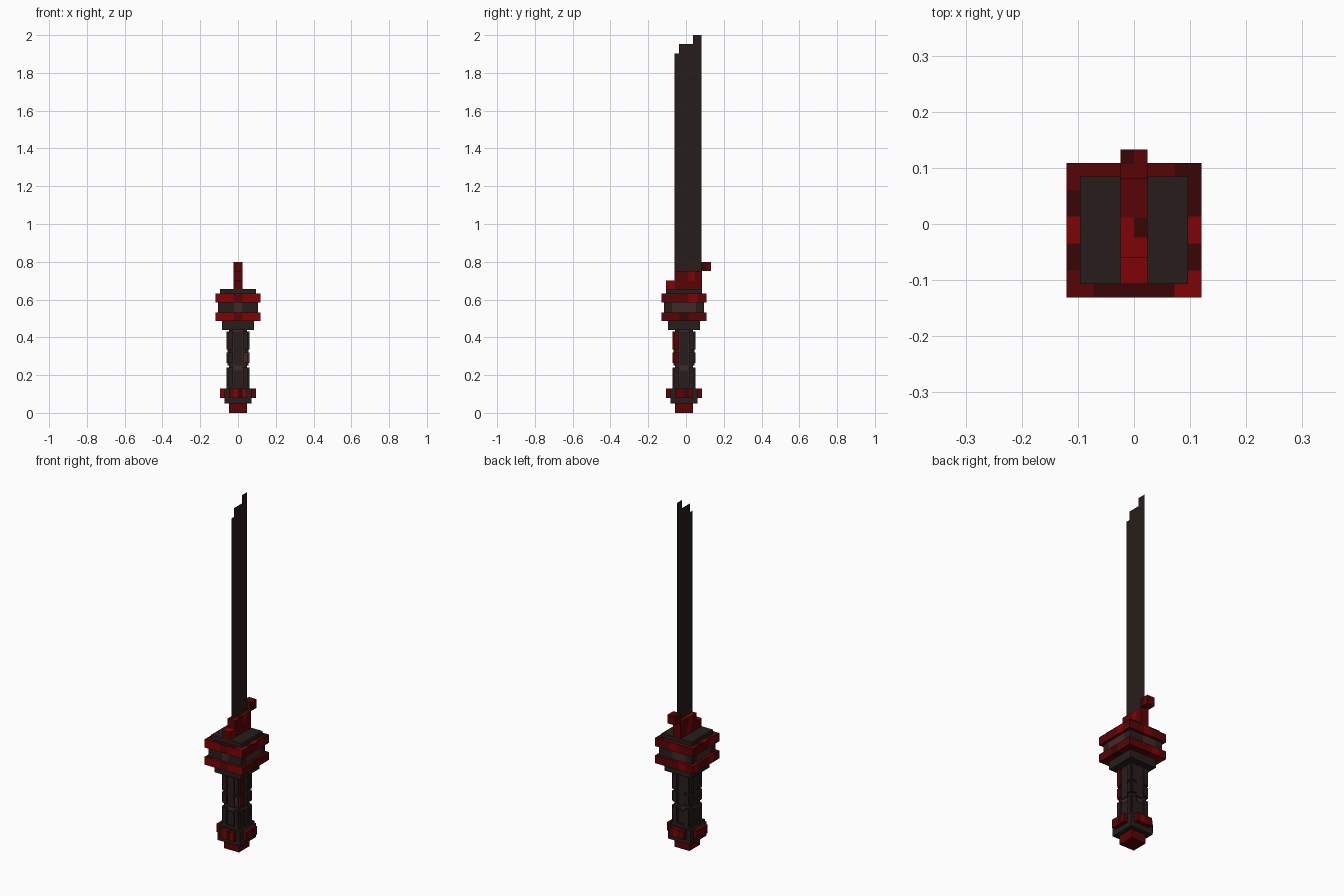
import bpy
import bmesh
from mathutils import Matrix, Vector

cube = bpy.data.objects.get("Cube")
if cube:
    bpy.data.objects.remove(cube, do_unlink=True)


def srgb(code):
    out = []
    for i in (0, 2, 4):
        c = int(code[i:i + 2], 16) / 255
        out.append(c / 12.92 if c < 0.04045 else ((c + 0.055) / 1.055) ** 2.4)
    return (*out, 1)


def material(name, code):
    m = bpy.data.materials.new(name)
    m.use_nodes = True
    m.diffuse_color = srgb(code)
    m.node_tree.nodes["Principled BSDF"].inputs["Base Color"].default_value = srgb(code)
    return m


MATS = {
    "K": material("charcoal", "271d1c"),
    "B": material("dusty brown", "442827"),
    "R": material("bright red", "800406"),
    "M": material("deep red", "590406"),
    "D": material("dark maroon", "380505"),
}
KEYS = list(MATS)
CY = -0.011  # y of the handle axis


def finish(name, bm):
    me = bpy.data.meshes.new(name)
    bm.to_mesh(me)
    bm.free()
    for m in MATS.values():
        me.materials.append(m)
    ob = bpy.data.objects.new(name, me)
    bpy.context.collection.objects.link(ob)
    return ob


def add_box(bm, lo, hi, key="K"):
    lo, hi = Vector(lo), Vector(hi)
    mat = Matrix.Translation((lo + hi) / 2) @ Matrix.Diagonal((*(hi - lo), 1))
    verts = bmesh.ops.create_cube(bm, size=1, matrix=mat)["verts"]
    for f in {f for v in verts for f in v.link_faces}:
        f.material_index = KEYS.index(key)


def patched(name, lo, hi, sides, top=None):
    """Box cut into columns; each side (right, left, back, front) has a colour
    pattern, and the upper face may have its own set."""
    bm = bmesh.new()
    add_box(bm, lo, hi)
    n = len(sides[0])
    for axis in (0, 1):
        normal = Vector((axis == 0, axis == 1, 0))
        for i in range(1, n):
            co = normal * (lo[axis] + (hi[axis] - lo[axis]) * i / n)
            bmesh.ops.bisect_plane(bm, geom=bm.verts[:] + bm.edges[:] + bm.faces[:],
                                   plane_co=co, plane_no=normal)
    bm.normal_update()
    for f in bm.faces:
        rules = top if top and f.normal.z > 0.5 else sides
        c = f.calc_center_median()
        u = [(c[a] - lo[a]) / (hi[a] - lo[a]) for a in (0, 1)]
        off = [v - 0.5 for v in u]
        if abs(off[0]) >= abs(off[1]) - 0.001:
            pattern, t = rules[0 if off[0] > 0 else 1], u[1]
        else:
            pattern, t = rules[2 if off[1] > 0 else 3], u[0]
        f.material_index = KEYS.index(pattern[min(int(t * n), n - 1)])
    return finish(name, bm)


def block(name, r, z0, z1, sides=("K",) * 4, top=None):
    """Square block centred on the handle axis."""
    return patched(name, (-r, CY - r, z0), (r, CY + r, z1), sides, top)


# Pommel
block("pommel_cap", 0.047, 0, 0.05, ["MM", "MM", "MM", "MM"])
block("pommel_block", 0.072, 0.05, 0.13)
block("pommel_collar", 0.06, 0.13, 0.148)
patched("pommel_studs_side", (-0.095, CY - 0.047, 0.08), (0.095, CY + 0.047, 0.128),
        ["MMDM", "MMMM", "MMMM", "RMMM"])
patched("pommel_studs_front", (-0.047, CY - 0.095, 0.08), (0.047, CY + 0.095, 0.128),
        ["MMMM", "MMMM", "MMRM", "MRDR"])

# Grip: a core with the same raised plates on all four faces
block("grip_core", 0.048, 0.148, 0.44, ["KBBK", "KBBK", "KBKK", "KBBK"])
bm = bmesh.new()
for turn in range(4):
    start = len(bm.verts)
    for side in (-1, 1):
        for z0, z1 in ((0.148, 0.24), (0.265, 0.32), (0.335, 0.43)):
            a, b = sorted((side * 0.026, side * 0.05))
            add_box(bm, (0.04, a, z0), (0.06, b, z1))
    add_box(bm, (0.04, -0.021, 0.25), (0.055, 0.021, 0.43))
    add_box(bm, (0.04, -0.021, 0.148), (0.055, 0.021, 0.225))
    bm.verts.ensure_lookup_table()
    bmesh.ops.rotate(bm, verts=bm.verts[start:], cent=(0, 0, 0),
                     matrix=Matrix.Rotation(turn * 1.5707963, 3, "Z"))
# Worn patches on the outer plate faces
bm.normal_update()
for f in bm.faces:
    c = f.calc_center_median()
    if f.normal.x > 0.9 and c.y < -0.022 and c.z > 0.26:
        f.material_index = KEYS.index("M")
    elif f.normal.y < -0.9 and c.x > 0.022 and 0.26 < c.z < 0.33:
        f.material_index = KEYS.index("B")
grip = finish("grip_plates", bm)
grip.data.transform(Matrix.Translation((0, CY, 0)))

# Guard: two red rings around a dark block
block("guard_collar", 0.084, 0.44, 0.487)
block("guard_lower_ring", 0.12, 0.487, 0.532, ["MMDMM", "MRMMR", "MRMMM", "RRMRR"])
block("guard_middle", 0.105, 0.532, 0.585, ["KBBBK", "KBBBK", "KBBKK", "KKBKK"])
block("guard_upper_ring", 0.12, 0.585, 0.632, ["MMMRM", "MRMMM", "MMRMM", "RRMRR"],
      top=["RDRDD", "MDRDM", "MMMMD", "MDDDR"])
block("guard_top", 0.096, 0.632, 0.655)

# Blade socket and back hook
patched("socket_base", (-0.024, -0.107, 0.655), (0.024, 0.084, 0.702),
        ["RMMM", "MMRM", "MMMM", "MMMM"], top=["RRRR", "RRRR", "MMMM", "RRRR"])
patched("socket_top", (-0.024, -0.06, 0.702), (0.024, 0.084, 0.75),
        ["MMRM", "MRMM", "MMMM", "MMMM"], top=["RDMM", "RRMM", "MMMM", "RRRR"])
patched("back_hook", (-0.024, 0.081, 0.75), (0.024, 0.133, 0.8),
        ["DM", "MM", "MM", "MM"], top=["MM", "MD", "DM", "MM"])

# Blade: a flat sheet with a stepped tip
outline = [(-0.06, 0.75), (0.082, 0.75), (0.082, 2.0), (0.036, 2.0),
           (0.036, 1.953), (-0.037, 1.953), (-0.037, 1.903), (-0.06, 1.903)]
bm = bmesh.new()
bm.faces.new([bm.verts.new((0, y, z)) for y, z in outline])
finish("blade", bm)
